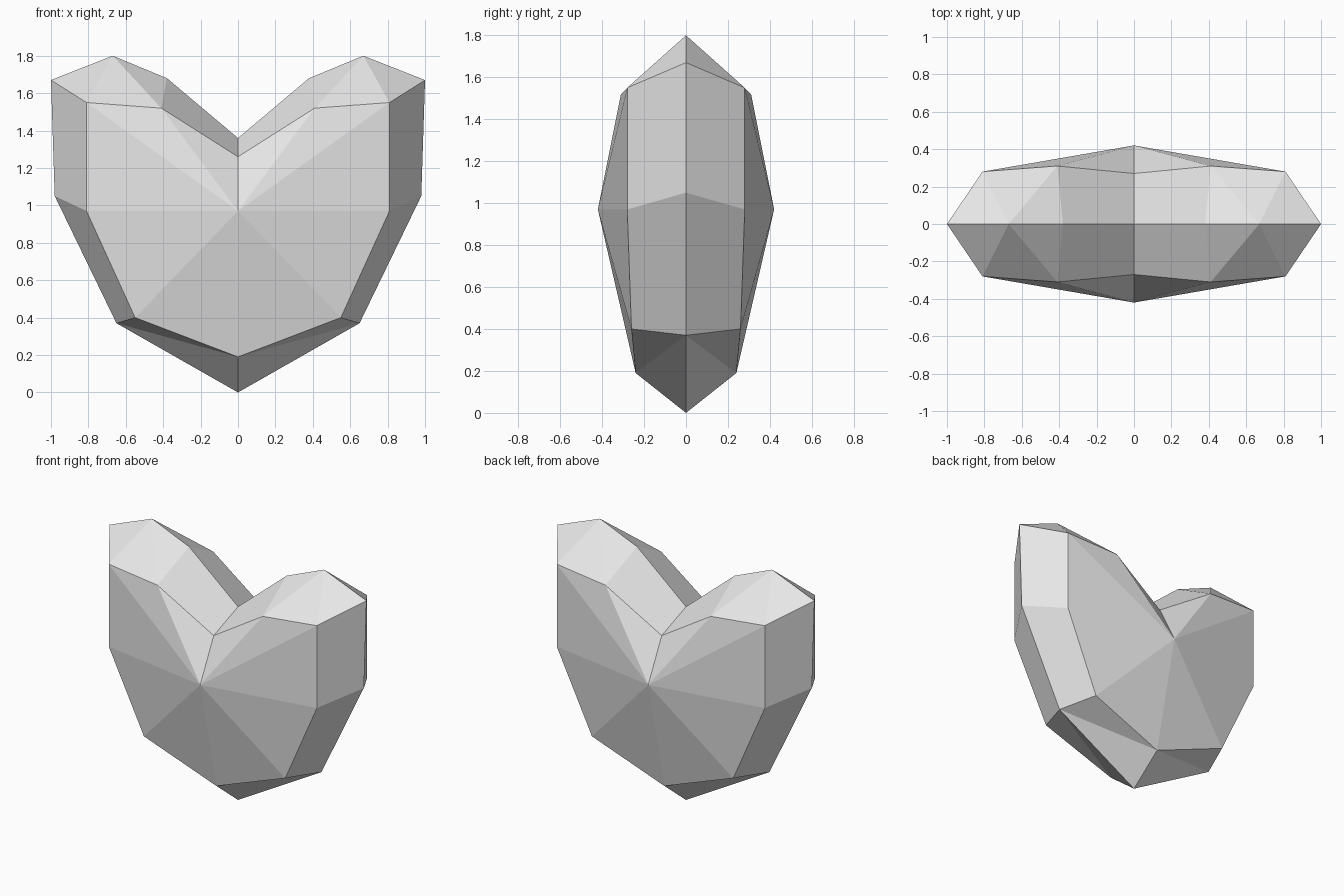
import bpy
import bmesh

cube = bpy.data.objects.get("Cube")
if cube:
    bpy.data.objects.remove(cube, do_unlink=True)

# One flat grey for the whole gem
grey = bpy.data.materials.new("light_grey")
grey.use_nodes = True
colour = (0.8, 0.8, 0.8, 1.0)
grey.diffuse_color = colour
grey.node_tree.nodes["Principled BSDF"].inputs["Base Color"].default_value = colour

# Half outlines (x, y, z) from the notch round to the bottom tip
girdle = [(0, 0, 1.36), (0.38, 0, 1.68), (0.67, 0, 1.80), (1.0, 0, 1.67),
          (0.98, 0, 1.05), (0.65, 0, 0.37), (0, 0, 0)]
facet_ring = [(0, -0.27, 1.26), (0.41, -0.31, 1.52), (0.81, -0.28, 1.55),
              (0.81, -0.28, 0.97), (0.55, -0.26, 0.40), (0, -0.24, 0.19)]
peak = (0, -0.42, 0.97)

bm = bmesh.new()
outer = [bm.verts.new(p) for p in girdle]
inner = [bm.verts.new(p) for p in facet_ring]
centre = bm.verts.new(peak)

# Front facets fan out from the raised centre
for a, b in zip(inner, inner[1:]):
    bm.faces.new((centre, b, a))

# Bevel facets between the facet ring and the girdle
bm.faces.new((inner[0], inner[1], outer[1], outer[0]))
bm.faces.new((inner[1], outer[2], outer[1]))
bm.faces.new((inner[1], inner[2], outer[2]))
bm.faces.new((inner[2], outer[3], outer[2]))
for i in (2, 3):
    bm.faces.new((inner[i], inner[i + 1], outer[i + 2], outer[i + 1]))
bm.faces.new((inner[4], inner[5], outer[5]))
bm.faces.new((inner[5], outer[6], outer[5]))
bmesh.ops.recalc_face_normals(bm, faces=bm.faces)
if sum(f.normal.y for f in bm.faces) > 0:
    bmesh.ops.reverse_faces(bm, faces=bm.faces)

mesh = bpy.data.meshes.new("heart_gem")
bm.to_mesh(mesh)
bm.free()
mesh.materials.append(grey)
heart = bpy.data.objects.new("heart_gem", mesh)
bpy.context.collection.objects.link(heart)

# Mirror the quarter to the other side and to the back
mirror = heart.modifiers.new("mirror", 'MIRROR')
mirror.use_axis = (True, True, False)
mirror.use_clip = True
mirror.merge_threshold = 0.001
